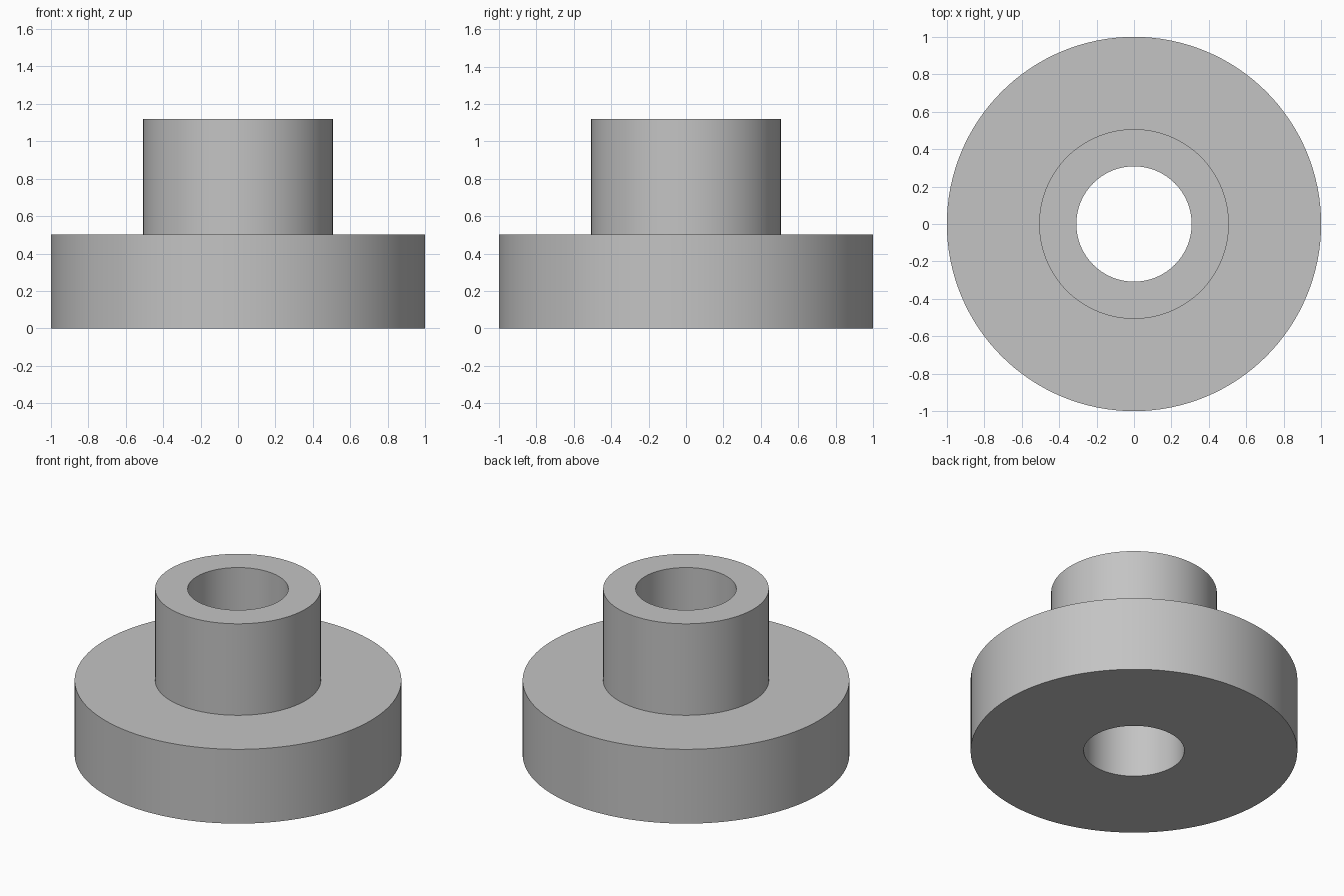
import bpy, bmesh
from math import cos, sin, tau, radians

if "Cube" in bpy.data.objects:
    bpy.data.objects.remove(bpy.data.objects["Cube"])

# Dimensions
SEGMENTS = 128
FLANGE_R, HUB_R, BORE_R = 1.0, 0.507, 0.308
FLANGE_H, TOTAL_H = 0.502, 1.12

# Plain grey material
grey = bpy.data.materials.new("plain grey")
grey.use_nodes = True
colour = (0.55, 0.55, 0.55, 1)
grey.diffuse_color = colour
grey.node_tree.nodes["Principled BSDF"].inputs["Base Color"].default_value = colour


def lathe(name, profile):
    """Revolve a closed (radius, height) profile around the z axis."""
    bm = bmesh.new()
    rings = []
    for r, z in profile:
        rings.append([bm.verts.new((r * cos(tau * i / SEGMENTS), r * sin(tau * i / SEGMENTS), z))
                      for i in range(SEGMENTS)])
    for a, b in zip(rings, rings[1:] + rings[:1]):
        for i in range(SEGMENTS):
            j = (i + 1) % SEGMENTS
            bm.faces.new((a[i], a[j], b[j], b[i]))
    bmesh.ops.recalc_face_normals(bm, faces=bm.faces)
    mesh = bpy.data.meshes.new(name)
    bm.to_mesh(mesh)
    bm.free()
    mesh.materials.append(grey)
    obj = bpy.data.objects.new(name, mesh)
    bpy.context.collection.objects.link(obj)
    return obj


# Flange, stepped hub and through bore as one solid
bushing = lathe("flanged_bushing", [
    (BORE_R, 0), (FLANGE_R, 0), (FLANGE_R, FLANGE_H),
    (HUB_R, FLANGE_H), (HUB_R, TOTAL_H), (BORE_R, TOTAL_H)])

# Smooth round walls, sharp rims
bpy.ops.object.select_all(action='DESELECT')
bushing.select_set(True)
bpy.context.view_layer.objects.active = bushing
bpy.ops.object.shade_smooth_by_angle(angle=radians(30))
